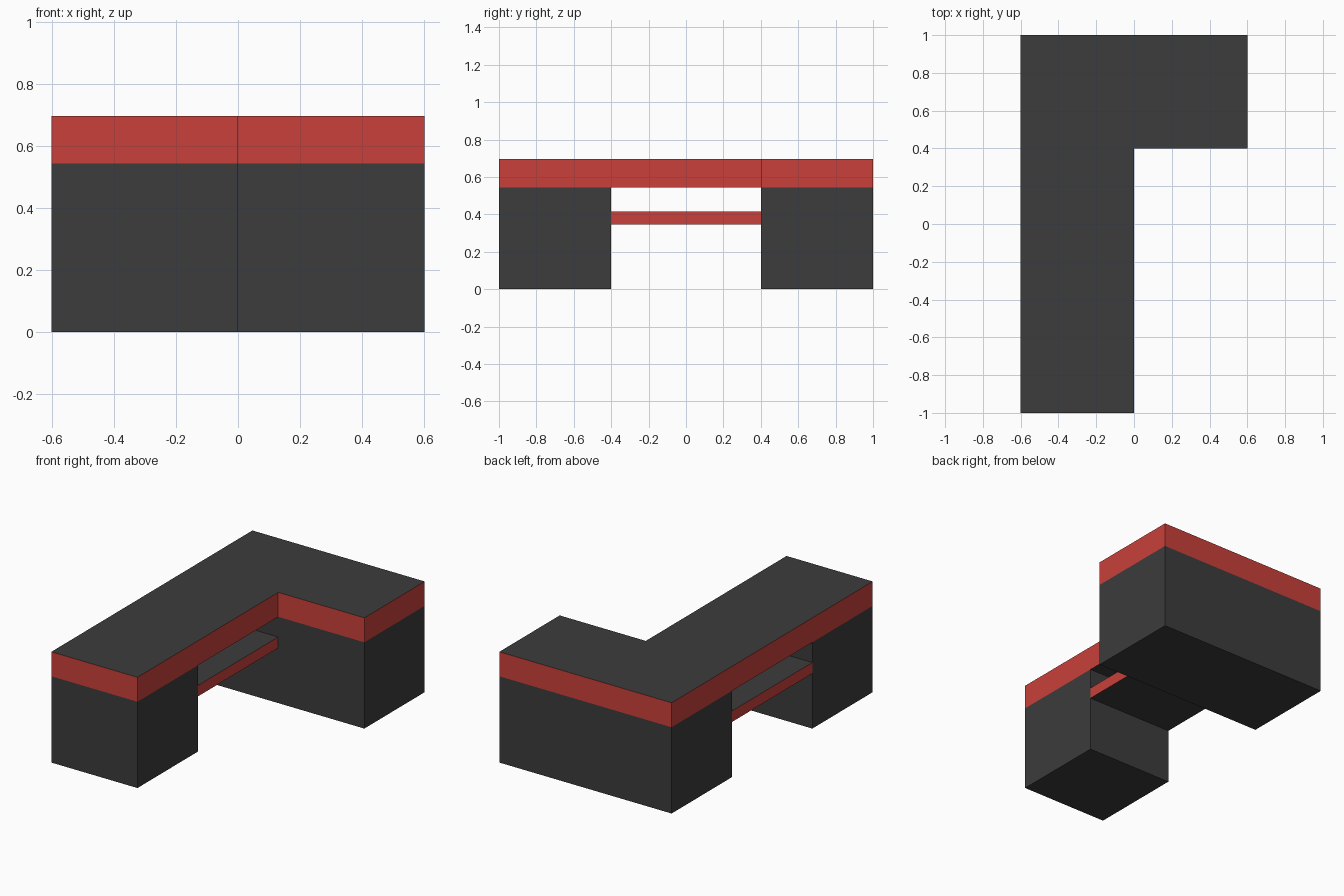
import bpy, bmesh

if "Cube" in bpy.data.objects:
    bpy.data.objects.remove(bpy.data.objects["Cube"])


def material(name, rgb):
    m = bpy.data.materials.new(name)
    m.diffuse_color = (*rgb, 1.0)
    m.use_nodes = True
    m.node_tree.nodes["Principled BSDF"].inputs["Base Color"].default_value = m.diffuse_color
    return m


DARK = material("charcoal", (0.045, 0.045, 0.045))
RED = material("red", (0.584, 0.051, 0.042))


def slab(name, outline, z0, z1, red_edges=False):
    """Extrude a flat outline from z0 to z1; optionally colour the side faces red."""
    bm = bmesh.new()
    base = bm.faces.new([bm.verts.new((x, y, z0)) for x, y in outline])
    top = bmesh.ops.extrude_face_region(bm, geom=[base], use_keep_orig=True)["geom"]
    verts = [g for g in top if isinstance(g, bmesh.types.BMVert)]
    bmesh.ops.translate(bm, vec=(0, 0, z1 - z0), verts=verts)
    bmesh.ops.recalc_face_normals(bm, faces=bm.faces)
    for f in bm.faces:
        f.material_index = int(red_edges and abs(f.normal.z) < 0.5)
    mesh = bpy.data.meshes.new(name)
    bm.to_mesh(mesh)
    bm.free()
    mesh.materials.append(DARK)
    if red_edges:
        mesh.materials.append(RED)
    obj = bpy.data.objects.new(name, mesh)
    bpy.context.collection.objects.link(obj)
    return obj


def rect(x0, x1, y0, y1):
    return [(x0, y0), (x1, y0), (x1, y1), (x0, y1)]


BAND, TOP = 0.543, 0.697

# L-shaped worktop with red edge band
slab("worktop", [(-0.6, -1), (0, -1), (0, 0.4), (0.6, 0.4), (0.6, 1), (-0.6, 1)],
     BAND, TOP, red_edges=True)

# Supporting cabinets
slab("front_cabinet", rect(-0.6, 0, -1, -0.4), 0, BAND)
slab("back_cabinet", rect(-0.6, 0.6, 0.4, 1), 0, BAND)

# Shelf bridging the cabinets
slab("shelf", rect(-0.6, 0, -0.4, 0.4), 0.347, 0.416, red_edges=True)
